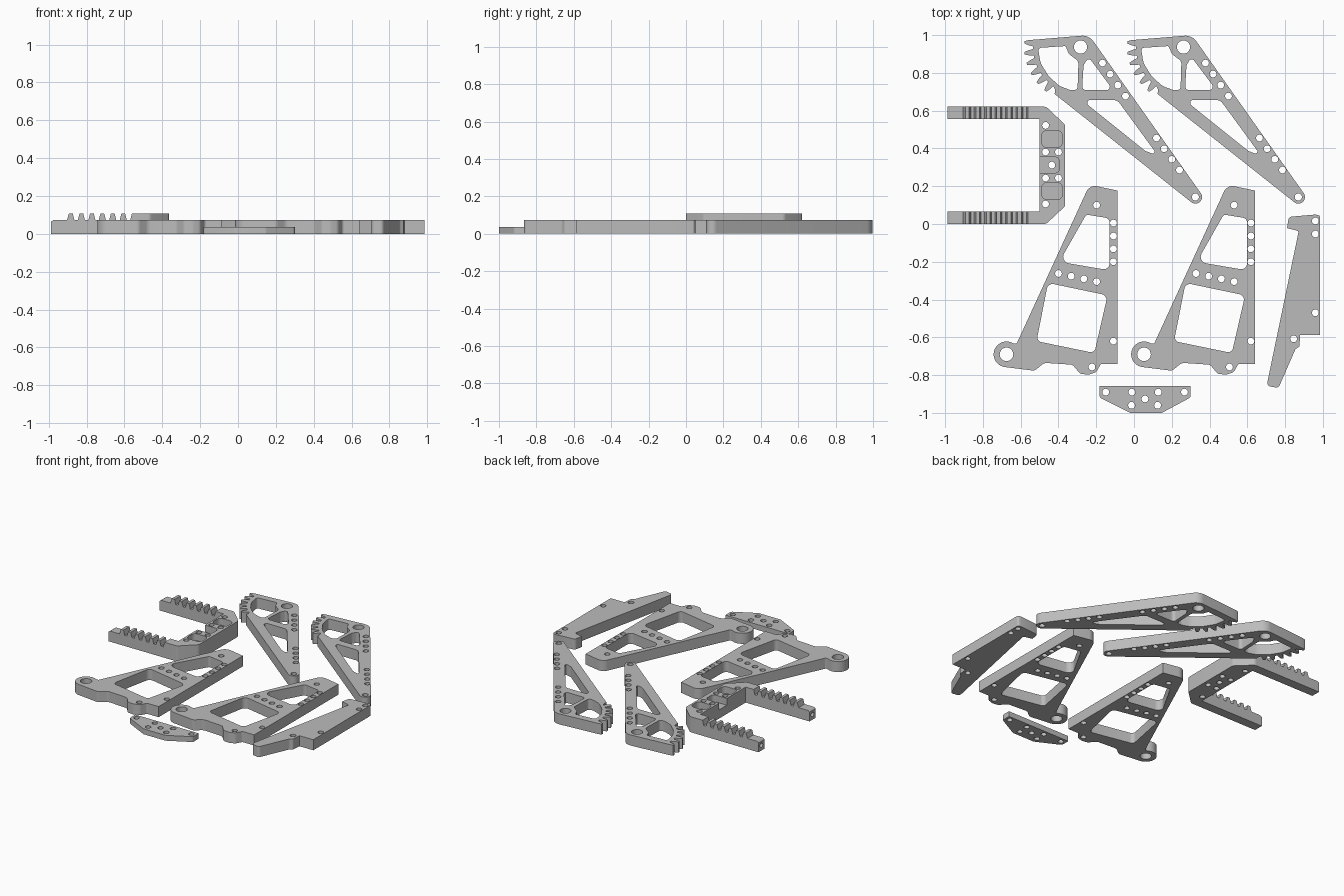
import bpy, bmesh
from math import cos, sin, tan, radians, pi
from mathutils import Vector, Matrix

if "Cube" in bpy.data.objects:
    bpy.data.objects.remove(bpy.data.objects["Cube"])

grey = bpy.data.materials.new("grey plastic")
grey.diffuse_color = (0.5, 0.5, 0.5, 1)
grey.use_nodes = True
grey.node_tree.nodes["Principled BSDF"].inputs["Base Color"].default_value = grey.diffuse_color


def arc(cx, cy, r, a0, a1, n=16):
    return [(cx + r * cos(radians(a0 + (a1 - a0) * i / n)),
             cy + r * sin(radians(a0 + (a1 - a0) * i / n))) for i in range(n + 1)]


def hole(x, y, r=0.018):
    return arc(x, y, r, 0, 345, 23)


def fillet(points):
    """Round every corner that carries a radius as its third value."""
    out, n = [], len(points)
    for i, p in enumerate(points):
        c = Vector(p[:2])
        if len(p) < 3:
            out.append(tuple(c))
            continue
        u = Vector(points[i - 1][:2]) - c
        v = Vector(points[(i + 1) % n][:2]) - c
        reach = 0.47 * min(u.length, v.length)
        u.normalize()
        v.normalize()
        half = u.angle(v) / 2
        t = min(p[2] / tan(half), reach)
        r = t * tan(half)
        mid = c + (u + v).normalized() * (r / sin(half))
        a, b = c + u * t - mid, c + v * t - mid
        for k in range(7):
            d = (a * (1 - k / 6) + b * (k / 6)).normalized() * r
            out.append(tuple(mid + d))
    return out


def slab(name, loops, z0, z1, matrix=Matrix()):
    """Extrude an outline with inner loops from z0 to z1."""
    cu = bpy.data.curves.new(name, 'CURVE')
    cu.dimensions, cu.fill_mode, cu.extrude = '2D', 'BOTH', (z1 - z0) / 2
    for pts in loops:
        pts = fillet(pts)
        s = cu.splines.new('POLY')
        s.points.add(len(pts) - 1)
        for q, p in zip(s.points, pts):
            q.co = (p[0], p[1], 0, 1)
        s.use_cyclic_u = True
    tmp = bpy.data.objects.new(name + "_curve", cu)
    bpy.context.collection.objects.link(tmp)
    deps = bpy.context.evaluated_depsgraph_get()
    me = bpy.data.meshes.new_from_object(tmp.evaluated_get(deps))
    bpy.data.objects.remove(tmp)
    bm = bmesh.new()
    bm.from_mesh(me)
    bmesh.ops.remove_doubles(bm, verts=bm.verts, dist=1e-5)
    bmesh.ops.translate(bm, verts=bm.verts, vec=(0, 0, (z0 + z1) / 2))
    bmesh.ops.transform(bm, verts=bm.verts, matrix=matrix)
    bmesh.ops.recalc_face_normals(bm, faces=bm.faces)
    bm.to_mesh(me)
    bm.free()
    me.materials.clear()
    me.materials.append(grey)
    ob = bpy.data.objects.new(name, me)
    bpy.context.collection.objects.link(ob)
    return ob


def smooth(ob):
    bpy.ops.object.select_all(action='DESELECT')
    ob.select_set(True)
    bpy.context.view_layer.objects.active = ob
    bpy.ops.object.shade_smooth_by_angle(angle=radians(30))


def cut(ob, cutter):
    m = ob.modifiers.new("cut", 'BOOLEAN')
    m.operation, m.solver, m.object = 'DIFFERENCE', 'EXACT', cutter
    bpy.context.view_layer.objects.active = ob
    bpy.ops.object.modifier_apply(modifier=m.name)
    bpy.data.objects.remove(cutter)


def line_of_holes(a, b, n):
    return [hole(a[0] + (b[0] - a[0]) * i / (n - 1), a[1] + (b[1] - a[1]) * i / (n - 1))
            for i in range(n)]


T = 0.073  # thickness of the main plates

# toothed sector arms
hx, hy = -0.283, 0.937


def polar(r, a):
    return (hx + r * cos(radians(a)), hy + r * sin(radians(a)))


teeth = [polar(0.262, 239)]
for i in range(6):
    a = 231.2 - 11.2 * i
    teeth += [polar(r, a + d) for r, d in
              ((0.252, 4), (0.275, 2.9), (0.298, 1.3), (0.298, -1.3), (0.275, -2.9), (0.252, -4))]
sector = [[(-0.238, 1.0, 0.07)] + arc(0.325, 0.143, 0.035, 36, -128) + [(-0.42, 0.688)] + teeth,
          [(-0.508, 0.932, 0.015), (-0.362, 0.942, 0.01), (-0.345, 0.9, 0.03), (-0.294, 0.862, 0.03),
           (-0.299, 0.709, 0.03), (-0.336, 0.709, 0.03), (-0.394, 0.73, 0.1), (-0.452, 0.783, 0.1),
           (-0.495, 0.852, 0.1)],
          [(-0.241, 0.884, 0.025), (-0.11, 0.709, 0.018), (-0.275, 0.709, 0.02), (-0.267, 0.84, 0.03)],
          [(-0.246, 0.656, 0.015), (-0.088, 0.656, 0.04), (0.126, 0.363, 0.018),
           (0.061, 0.386, 0.03), (-0.246, 0.632, 0.015)],
          hole(hx, hy, 0.035), hole(0.325, 0.143, 0.019)]
sector += line_of_holes((-0.167, 0.852), (-0.045, 0.677), 4)
sector += line_of_holes((0.119, 0.455), (0.241, 0.286), 4)

# triangular side frames
frame = [[(-0.235, 0.208, 0.05), (-0.087, 0.177), (-0.087, -0.74), (-0.175, -0.74, 0.015),
          (-0.2, -0.785, 0.03), (-0.24, -0.798, 0.05), (-0.285, -0.793, 0.03), (-0.325, -0.745, 0.03),
          (-0.475, -0.735, 0.04), (-0.526, -0.777, 0.03)]
         + arc(-0.675, -0.69, 0.068, -97, -300, 24) + [(-0.622, -0.635, 0.02)],
         [(-0.253, 0.05, 0.02), (-0.13, 0.03, 0.025), (-0.13, -0.245, 0.03), (-0.395, -0.2, 0.035)],
         [(-0.455, -0.312, 0.03), (-0.14, -0.378, 0.03), (-0.21, -0.683, 0.025), (-0.516, -0.62, 0.025)],
         hole(-0.675, -0.69, 0.036), hole(-0.198, 0.1), hole(-0.109, -0.62), hole(-0.223, -0.757)]
frame += line_of_holes((-0.109, 0.005), (-0.109, -0.2), 4)
frame += line_of_holes((-0.4, -0.262), (-0.198, -0.305), 4)

for kind, loops, step in (("sector_arm", sector, 0.545), ("side_frame", frame, 0.728)):
    for i, side in enumerate(("left", "right")):
        smooth(slab(kind + "_" + side, loops, 0, T, Matrix.Translation((step * i, 0, 0))))

# long bracket
smooth(slab("long_bracket", [
    [(0.82, 0.038, 0.02), (0.96, 0.05), (0.985, 0.046, 0.015), (0.985, -0.587), (0.88, -0.587),
     (0.875, -0.65, 0.01), (0.855, -0.662, 0.02), (0.765, -0.868, 0.02), (0.702, -0.857, 0.02),
     (0.872, -0.037, 0.012), (0.81, -0.022)],
    hole(0.96, 0.016), hole(0.96, -0.053), hole(0.96, -0.47), hole(0.845, -0.608)], 0, T))

# thin joining plate
smooth(slab("joining_plate", [
    [(-0.183, -0.857), (0.3, -0.857), (0.3, -0.918, 0.02), (0.147, -1.0, 0.02),
     (-0.02, -1.0, 0.02), (-0.183, -0.918, 0.02)],
    hole(0.058, -0.926), hole(-0.013, -0.96), hole(0.125, -0.96)]
    + line_of_holes((-0.15, -0.89), (0.267, -0.89), 4), 0, 0.037))

# forked rack
H = 0.107
rack = slab("forked_rack", [
    [(-0.987, 0.621), (-0.465, 0.621, 0.03), (-0.364, 0.525, 0.03), (-0.364, 0.095, 0.03),
     (-0.465, 0.0, 0.03), (-0.987, 0.0), (-0.987, 0.065), (-0.5, 0.065), (-0.5, 0.556), (-0.987, 0.556)],
    hole(-0.468, 0.522), hole(-0.468, 0.106), hole(-0.435, 0.312),
    hole(-0.468, 0.381), hole(-0.4, 0.381), hole(-0.468, 0.243), hole(-0.4, 0.243)], 0, H)

# tooth gaps and lowered arm tips, cut across both arms
gaps = [[(-1.1, 0.06), (-0.994, 0.06), (-0.975, T), (-0.904, T), (-0.889, 0.12), (-1.1, 0.12)]]
for i in range(6):
    x = -0.855 + 0.0553 * i
    gaps.append([(x - 0.009, T), (x + 0.009, T), (x + 0.021, 0.12), (x - 0.021, 0.12)])
cut(rack, slab("gap_cutter", gaps, -0.7, 0.1, Matrix.Rotation(pi / 2, 4, 'X')))

# recesses in the crossbar
pockets = [[(-0.489, y, 0.03), (-0.378, y, 0.03), (-0.378, y + 0.09, 0.03), (-0.489, y + 0.09, 0.03)]
           for y in (0.129, 0.405)]
pockets.append([(-0.52, 0.27), (-0.394, 0.27, 0.025), (-0.394, 0.354, 0.025), (-0.52, 0.354)])
cut(rack, slab("pocket_cutter", pockets, 0.06, 0.15))

# screw holes in the arm tips
cut(rack, slab("tip_cutter", [hole(-0.037, 0.0325, 0.015), hole(-0.037, 0.5885, 0.015)], -1.1, -0.9,
               Matrix(((0, 0, 1, 0), (0, 1, 0, 0), (-1, 0, 0, 0), (0, 0, 0, 1)))))
smooth(rack)
